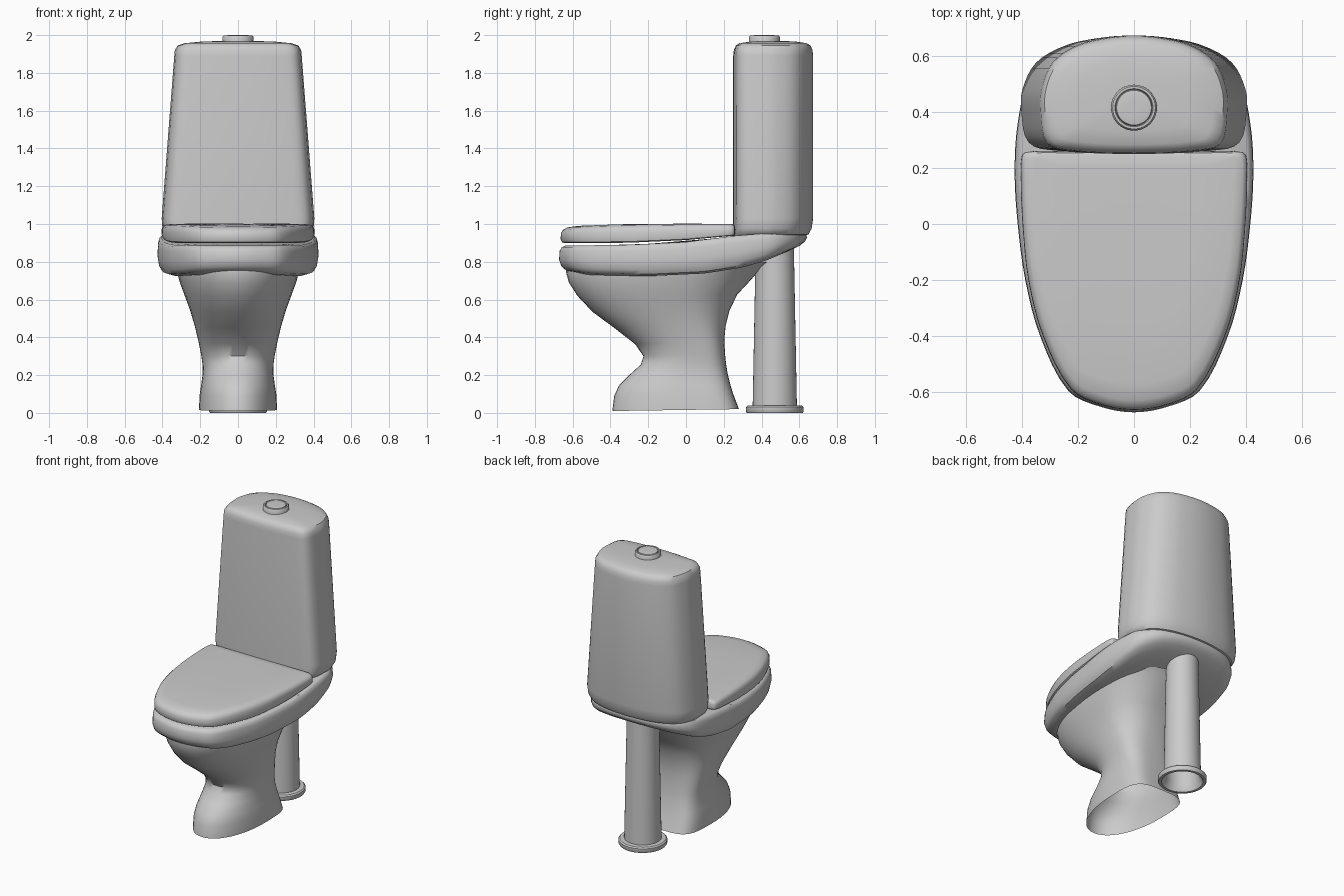
import bpy, bmesh, math
from mathutils import Vector

if "Cube" in bpy.data.objects:
    bpy.data.objects.remove(bpy.data.objects["Cube"])


def loft(name, rings, cap_start=True, cap_end=True, angle=40):
    """Skin a list of equal-length closed rings of points."""
    bm = bmesh.new()
    loops = [[bm.verts.new(p) for p in ring] for ring in rings]
    n = len(loops[0])
    for a, b in zip(loops, loops[1:]):
        for i in range(n):
            j = (i + 1) % n
            bm.faces.new((a[i], a[j], b[j], b[i]))
    if cap_start:
        bm.faces.new(loops[0][::-1])
    if cap_end:
        bm.faces.new(loops[-1])
    bmesh.ops.recalc_face_normals(bm, faces=bm.faces)
    me = bpy.data.meshes.new(name)
    bm.to_mesh(me)
    bm.free()
    ob = bpy.data.objects.new(name, me)
    bpy.context.collection.objects.link(ob)
    bpy.ops.object.select_all(action='DESELECT')
    ob.select_set(True)
    bpy.context.view_layer.objects.active = ob
    bpy.ops.object.shade_smooth_by_angle(angle=math.radians(angle))
    return ob


def outline(half, steps=4):
    """Mirror a half outline across x = 0 and smooth it."""
    pts = [Vector(p) for p in half]
    pts += [Vector((-x, y)) for x, y in half[-2:0:-1]]
    n, out = len(pts), []
    for i in range(n):
        p0, p1, p2, p3 = (pts[(i + k) % n] for k in (-1, 0, 1, 2))
        d = (p2 - p1).length
        m1, m2 = (p2 - p0).normalized() * d, (p3 - p1).normalized() * d
        for s in range(steps):
            t = s / steps
            out.append(p1 * (2*t**3 - 3*t**2 + 1) + m1 * (t**3 - 2*t**2 + t)
                       + p2 * (3*t**2 - 2*t**3) + m2 * (t**3 - t**2))
    return out


def interp(table, v):
    if v <= table[0][0]:
        return table[0][1]
    for (a, fa), (b, fb) in zip(table, table[1:]):
        if v <= b:
            return fa + (fb - fa) * (v - a) / (b - a)
    return table[-1][1]


def slab(name, shape, cy, bottom, top, layers):
    """Stack scaled outlines between two height profiles along y."""
    rings = []
    for s, t in layers:
        ring = []
        for p in shape:
            y = cy + (p.y - cy) * s
            zb, zt = interp(bottom, y), interp(top, y)
            ring.append((p.x * s, y, zb + (zt - zb) * t))
        rings.append(ring)
    return loft(name, rings)


def turned(name, y, profile, segs=40, **caps):
    """Turn a (radius, z) profile about a vertical axis at (0, y)."""
    ang = [2 * math.pi * i / segs for i in range(segs)]
    return loft(name, [[(r * math.cos(a), y + r * math.sin(a), z) for a in ang]
                       for r, z in profile], **caps)


# Bowl rim: egg-shaped band, rising toward the back
rim_shape = outline([(0, -.672), (.12, -.652), (.235, -.595), (.335, -.40), (.388, -.2),
                     (.415, 0), (.426, .18), (.415, .36), (.375, .5), (.25, .60), (0, .64)])
slab("bowl_rim", rim_shape, 0,
     [(-.67, .75), (-.5, .73), (-.2, .724), (.1, .738), (.3, .77), (.42, .805), (.6, .88), (.65, .90)],
     [(-.67, .885), (-.3, .89), (0, .905), (.25, .937), (.6, .965)],
     [(.3, .03), (.6, .02), (.86, 0), (.945, .06), (.982, .2), (1, .45), (.995, .8),
      (.98, .94), (.95, 1), (.6, 1), (.3, 1)])

# Closed lid: rounded slab with a straight back edge
lid_shape = outline([(0, -.664), (.12, -.645), (.225, -.59), (.325, -.40), (.377, -.2),
                     (.398, 0), (.404, .15), (.402, .235), (.385, .257), (.25, .26), (0, .26)])
slab("lid", lid_shape, .12,
     [(-.66, .898), (-.3, .901), (0, .915), (.25, .938)],
     [(-.66, .988), (-.4, .998), (0, 1.002), (.25, 1.0)],
     [(.8, 0), (.97, 0), (.99, .06), (1, .25), (.997, .6), (.985, .78), (.955, .92),
      (.88, .985), (.6, 1), (.3, 1)])

# Cistern: D-shaped, narrowing upward, rounded lower back and crowned top
tank_shape = outline([(0, .25), (.28, .262), (.375, .29), (.402, .40), (.398, .48),
                      (.35, .575), (.25, .635), (.13, .663), (0, .673)])
tank_layers = [(.86, .82, .262, .93), (.95, .94, .262, .945), (.99, .98, .262, .975),
               (1, 1, .262, 1.03), (.835, 1, .46, 1.89), (.828, .985, .46, 1.92),
               (.79, .935, .46, 1.945), (.70, .84, .46, 1.957), (.5, .6, .46, 1.965),
               (.25, .3, .46, 1.969)]
loft("cistern", [[(p.x * sx, cy + (p.y - cy) * sy, z) for p in tank_shape]
                 for sx, sy, cy, z in tank_layers])

# Flush button with a shallow groove around the press disc
turned("flush_button", .415, [(.082, 1.955), (.082, 1.99), (.076, 1.998), (.068, 1.998),
                              (.065, 1.99), (.062, 1.998), (.05, 2.0), (.02, 2.0)])

# Pedestal: (front y, front z, back y, back z, half width, back squareness)
sections = [(-.39, .01, .28, .02, .207, 4), (-.38, .09, .25, .10, .203, 4),
            (-.355, .145, .235, .15, .195, 3.8), (-.295, .205, .22, .21, .187, 3.5),
            (-.24, .255, .212, .26, .188, 3.2), (-.225, .30, .206, .32, .196, 3),
            (-.27, .365, .203, .39, .210, 2.8), (-.38, .45, .21, .46, .228, 2.6),
            (-.495, .535, .23, .54, .252, 2.5), (-.575, .62, .27, .625, .283, 2.4),
            (-.62, .69, .34, .70, .31, 2.3), (-.634, .74, .40, .77, .325, 2.2),
            (-.634, .765, .44, .80, .33, 2.2)]
rings = []
for yf, zf, yb, zb, w, sq in sections:
    mid, ring = yf + (yb - yf) * .62, []
    for i in range(48):
        a = 2 * math.pi * i / 48
        c, s = math.cos(a), math.sin(a)
        n, reach = (sq, yb - mid) if s > 0 else (2.1, mid - yf)
        x = w * math.copysign(abs(c) ** (2 / n), c)
        y = mid + reach * math.copysign(abs(s) ** (2 / n), s)
        ring.append((x, y, zf + (zb - zf) * (y - yf) / (yb - yf)))
    rings.append(ring)
loft("pedestal", rings, cap_start=False, cap_end=False, angle=50)

# Waste pipe behind the pedestal, hollow with a floor flange
turned("waste_pipe", .47, [(.095, .88), (.108, .04), (.13, 0), (.148, 0), (.153, .008), (.153, .03),
                           (.145, .038), (.117, .04), (.101, .88)],
       cap_start=False, cap_end=False)
